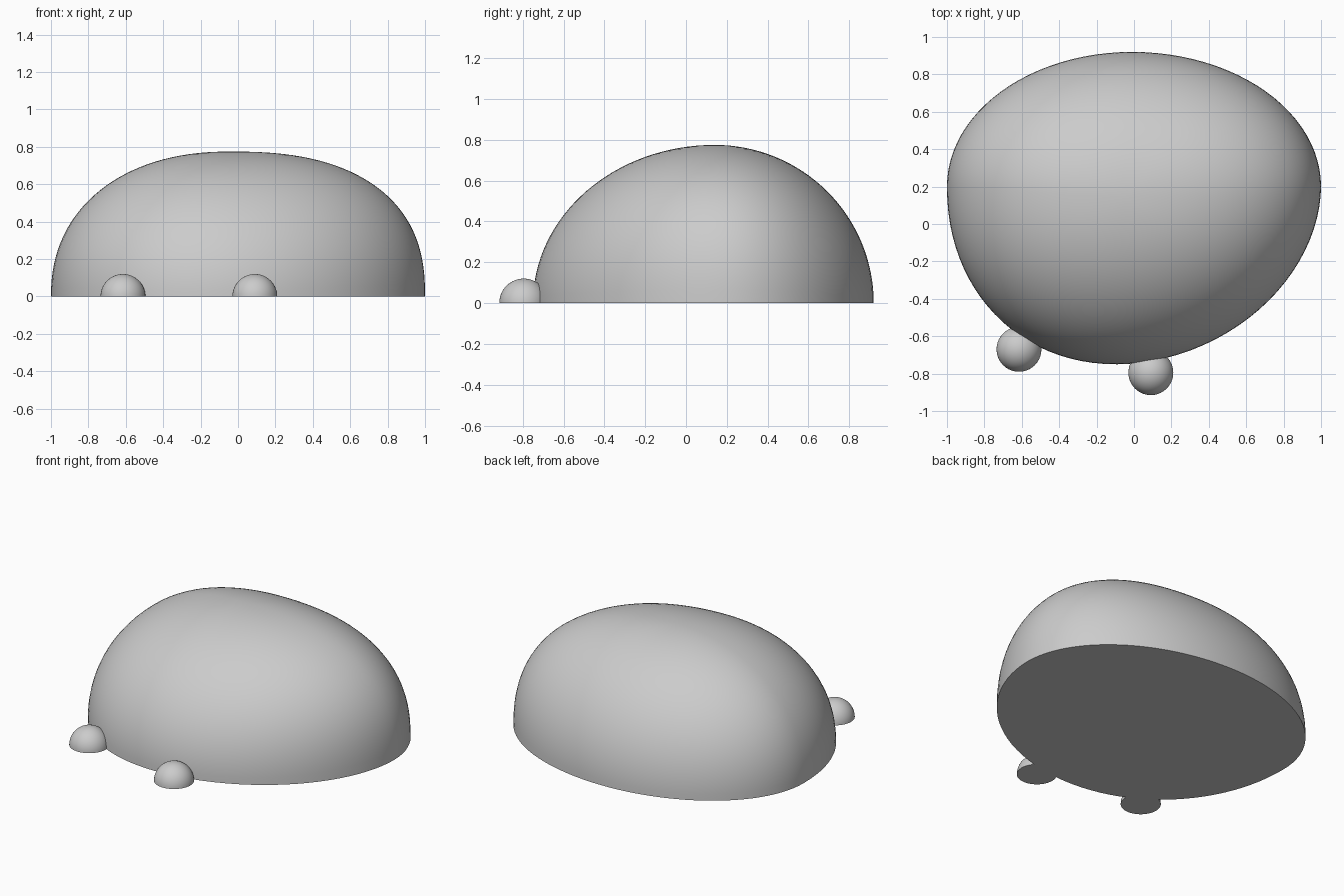
import bpy, bmesh, math

cube = bpy.data.objects.get("Cube")
if cube:
    bpy.data.objects.remove(cube, do_unlink=True)

grey = bpy.data.materials.new("plain grey")
grey.use_nodes = True
grey.diffuse_color = (0.6, 0.6, 0.6, 1)
grey.node_tree.nodes["Principled BSDF"].inputs["Base Color"].default_value = (0.6, 0.6, 0.6, 1)


def power(value, exponent):
    return math.copysign(abs(value) ** exponent, value)


def dome(name, outline, apex, fullness, segments=96, rings=32):
    """Loft a closed ground outline up to an apex, with a flat floor."""
    bm = bmesh.new()
    loops = []
    for j in range(rings):
        lift = math.pi / 2 * j / rings
        loop = []
        for i in range(segments):
            a = math.tau * i / segments
            n = fullness(a)
            x, y = outline(a)
            spread = math.cos(lift) ** (2 / n)
            height = math.sin(lift) ** (2 / n)
            loop.append(bm.verts.new((apex[0] + (x - apex[0]) * spread,
                                      apex[1] + (y - apex[1]) * spread,
                                      apex[2] * height)))
        loops.append(loop)
    top = bm.verts.new(apex)
    for i in range(segments):
        k = (i + 1) % segments
        for low, high in zip(loops, loops[1:]):
            bm.faces.new((low[i], low[k], high[k], high[i]))
        bm.faces.new((loops[-1][i], loops[-1][k], top))
    bm.faces.new(loops[0][::-1])
    mesh = bpy.data.meshes.new(name)
    bm.to_mesh(mesh)
    bm.free()
    mesh.materials.append(grey)
    obj = bpy.data.objects.new(name, mesh)
    bpy.context.collection.objects.link(obj)
    bpy.ops.object.select_all(action="DESELECT")
    obj.select_set(True)
    bpy.context.view_layer.objects.active = obj
    bpy.ops.object.shade_smooth_by_angle(angle=math.radians(40))
    return obj


# Lopsided body: four quarter curves that share tangents
def body_outline(a):
    c, s = math.cos(a), math.sin(a)
    mid_x = -0.01 if s > 0 else -0.09
    reach_x = 1 - mid_x if c > 0 else 1 + mid_x
    reach_y = 0.72 if s > 0 else 0.95
    n = 2.0 if s > 0 else (1.9 if c > 0 else 2.1)
    return mid_x + reach_x * power(c, 2 / n), 0.2 + reach_y * power(s, 2 / n)


def body_fullness(a):
    c = math.cos(a)
    return 2 + (0.45 if c > 0 else 0.2) * c * c


dome("body", body_outline, (-0.04, 0.14, 0.775), body_fullness)

# Two small half-ball feet at the front edge
for name, x, y in (("right_foot", -0.615, -0.67), ("left_foot", 0.09, -0.795)):
    dome(name, lambda a: (x + 0.12 * math.cos(a), y + 0.12 * math.sin(a)),
         (x, y, 0.12), lambda a: 2, 40, 14)
